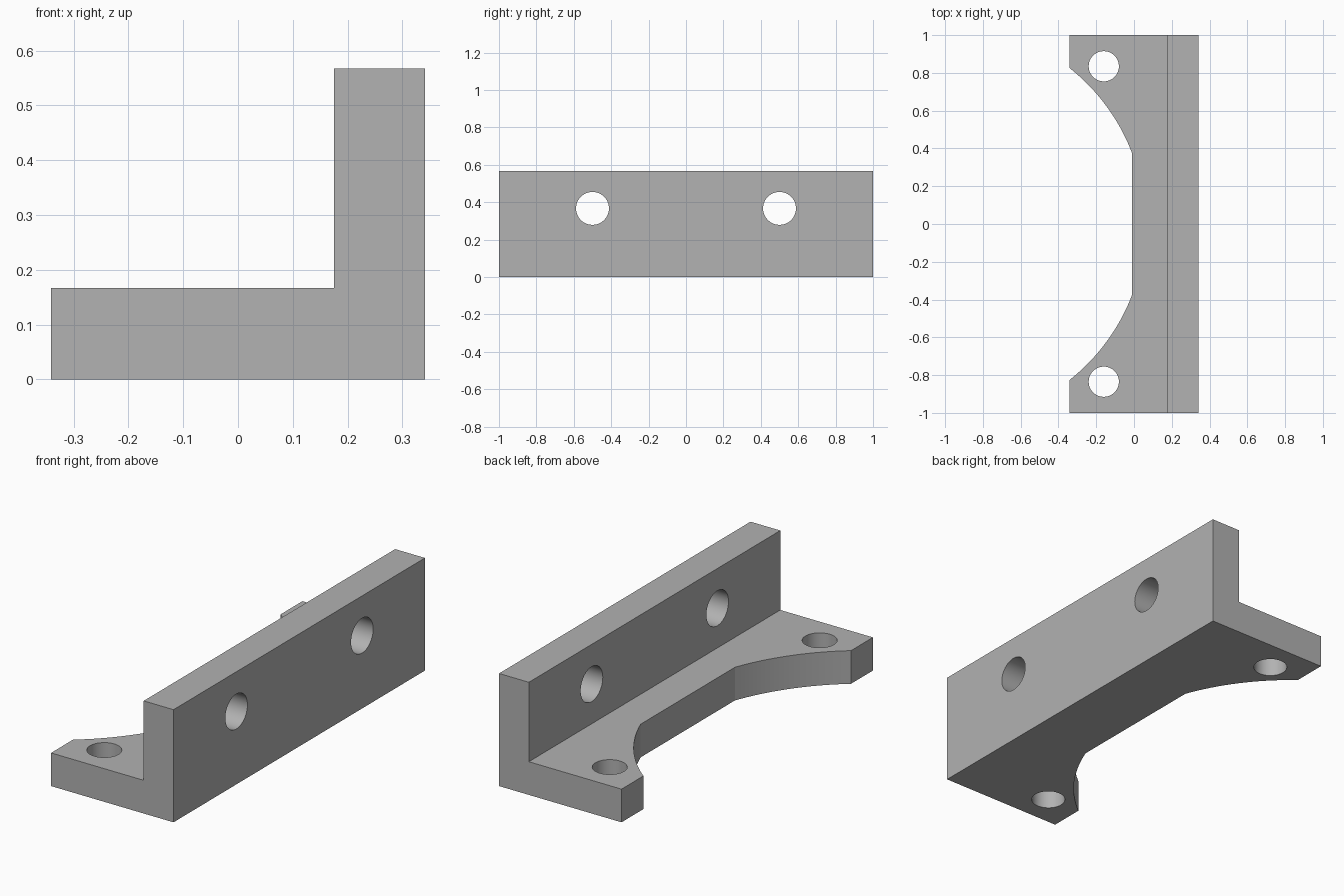
import bpy, bmesh
from math import sin, cos, asin, tau, radians
from mathutils import Vector

if "Cube" in bpy.data.objects:
    bpy.data.objects.remove(bpy.data.objects["Cube"], do_unlink=True)

LENGTH, HALF_W, THICK, HEIGHT = 2.0, 0.341, 0.167, 0.567
WALL_X = 0.175

grey = bpy.data.materials.new("plain grey")
grey.use_nodes = True
grey.diffuse_color = (0.445, 0.445, 0.445, 1)
grey.node_tree.nodes["Principled BSDF"].inputs["Base Color"].default_value = grey.diffuse_color


def prism(name, points, sweep):
    """Extrude a planar outline along the sweep vector."""
    bm = bmesh.new()
    face = bm.faces.new([bm.verts.new(p) for p in points])
    out = bmesh.ops.extrude_face_region(bm, geom=[face])
    moved = [g for g in out["geom"] if isinstance(g, bmesh.types.BMVert)]
    bmesh.ops.translate(bm, verts=moved, vec=Vector(sweep))
    bmesh.ops.recalc_face_normals(bm, faces=bm.faces)
    mesh = bpy.data.meshes.new(name)
    bm.to_mesh(mesh)
    bm.free()
    mesh.materials.append(grey)
    obj = bpy.data.objects.new(name, mesh)
    bpy.context.collection.objects.link(obj)
    return obj


def cut(target, cutter):
    """Subtract the cutter and discard it."""
    cutter.hide_render = True
    mod = target.modifiers.new("cut", "BOOLEAN")
    mod.operation, mod.solver, mod.object = "DIFFERENCE", "EXACT", cutter
    bpy.context.view_layer.objects.active = target
    bpy.ops.object.modifier_apply(modifier=mod.name)
    bpy.data.objects.remove(cutter, do_unlink=True)


def ring(radius, sides=48):
    return [(radius * cos(tau * i / sides), radius * sin(tau * i / sides)) for i in range(sides)]


# L-shaped bracket body
profile = [(-HALF_W, 0), (HALF_W, 0), (HALF_W, HEIGHT),
           (WALL_X, HEIGHT), (WALL_X, THICK), (-HALF_W, THICK)]
bracket = prism("angle_bracket", [(x, -LENGTH / 2, z) for x, z in profile], (0, LENGTH, 0))

# Curved relief with a flat bottom in the flange edge
R, CX = 1.052, -0.993
a0, a1 = asin(0.375 / R), asin(0.9 / R)
STEPS = 20
upper = [a0 + (a1 - a0) * i / STEPS for i in range(STEPS + 1)]
angles = [-a for a in reversed(upper)] + upper
cut(bracket, prism("relief_cutter",
                   [(CX + R * cos(a), R * sin(a), -0.1) for a in angles], (0, 0, 0.5)))

# Mounting holes through the flange and the wall
for side in (-1, 1):
    cut(bracket, prism("flange_hole_cutter",
                       [(-0.16 + u, side * 0.835 + v, -0.1) for u, v in ring(0.08)], (0, 0, 0.5)))
    cut(bracket, prism("wall_hole_cutter",
                       [(0.1, side * 0.5 + u, 0.367 + v) for u, v in ring(0.088)], (0.4, 0, 0)))

bpy.ops.object.select_all(action="DESELECT")
bracket.select_set(True)
bpy.context.view_layer.objects.active = bracket
bpy.ops.object.shade_smooth_by_angle(angle=radians(20))
